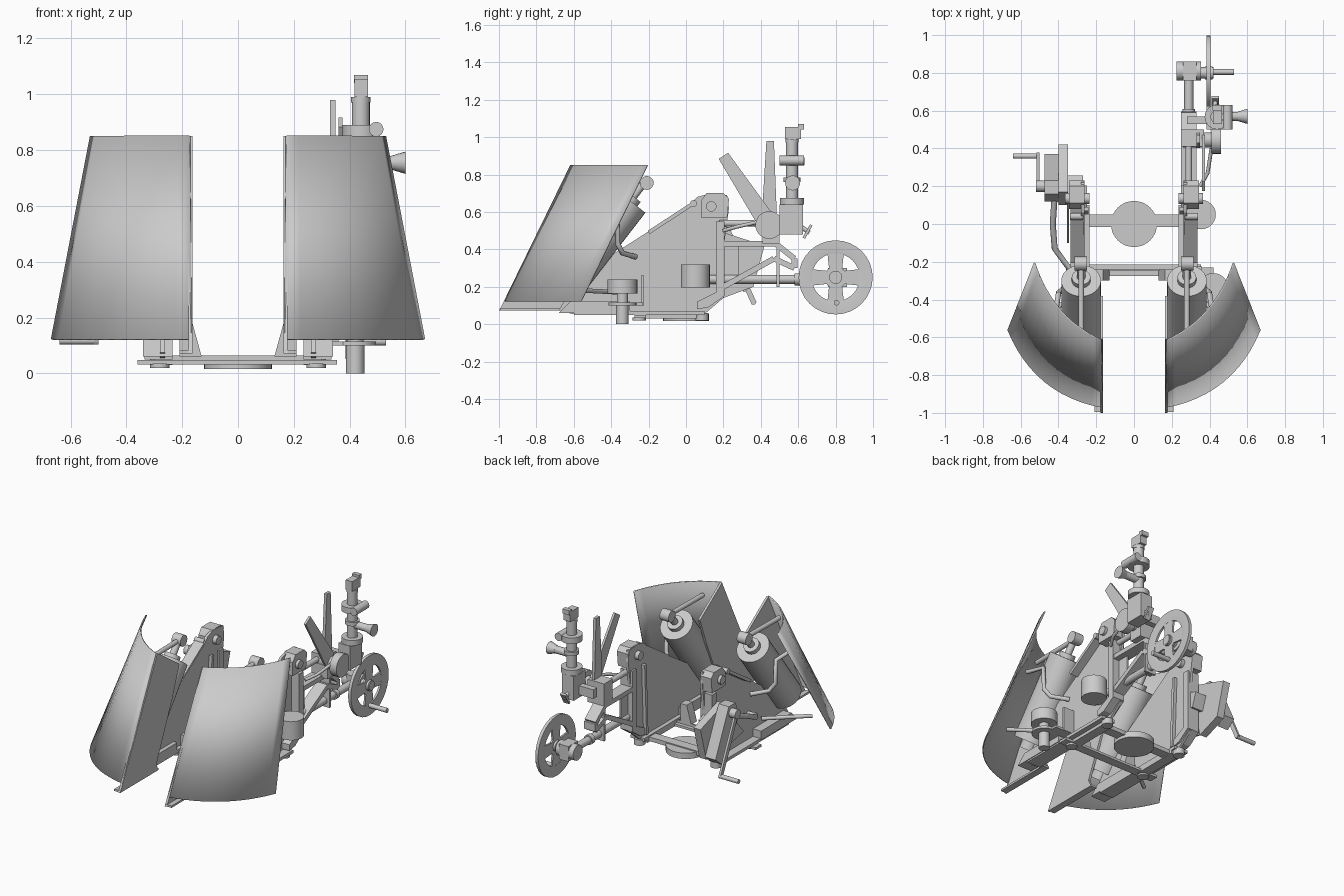
import bpy, bmesh, math
from mathutils import Vector, Matrix

if "Cube" in bpy.data.objects:
    bpy.data.objects.remove(bpy.data.objects["Cube"])


def finish(name, bm, smooth=False):
    bmesh.ops.recalc_face_normals(bm, faces=bm.faces)
    me = bpy.data.meshes.new(name)
    bm.to_mesh(me)
    bm.free()
    ob = bpy.data.objects.new(name, me)
    bpy.context.collection.objects.link(ob)
    if smooth:
        bpy.context.view_layer.objects.active = ob
        ob.select_set(True)
        bpy.ops.object.shade_smooth_by_angle(angle=math.radians(35))
        ob.select_set(False)
    return ob


def box(name, x0, x1, y0, y1, z0, z1):
    bm = bmesh.new()
    bmesh.ops.create_cube(bm, size=1)
    for v in bm.verts:
        v.co = Vector(((x0, x1)[v.co.x > 0], (y0, y1)[v.co.y > 0], (z0, z1)[v.co.z > 0]))
    return finish(name, bm)


def rod(name, a, b, r, r2=None, n=20):
    a, b = Vector(a), Vector(b)
    d = b - a
    bm = bmesh.new()
    m = Matrix.Translation((a + b) / 2) @ d.to_track_quat('Z', 'Y').to_matrix().to_4x4()
    bmesh.ops.create_cone(bm, cap_ends=True, segments=n, radius1=r, radius2=r if r2 is None else r2,
                          depth=d.length, matrix=m)
    return finish(name, bm, True)


def plate(name, pts, x0, x1):
    """Side profile in (y, z), extruded along x."""
    bm = bmesh.new()
    f = bm.faces.new([bm.verts.new((x0, y, z)) for y, z in pts])
    g = bmesh.ops.extrude_face_region(bm, geom=[f])['geom']
    bmesh.ops.translate(bm, verts=[v for v in g if isinstance(v, bmesh.types.BMVert)], vec=(x1 - x0, 0, 0))
    return finish(name, bm)


def bar(name, a, b, w, x0, x1, w2=None):
    """Flat bar between two (y, z) points."""
    a, b = Vector(a), Vector(b)
    d = (b - a).normalized()
    n = Vector((-d.y, d.x))
    p, q = n * w / 2, n * (w2 or w) / 2
    return plate(name, [a - p, b - q, b + q, a + p], x0, x1)


def tube(name, pts, r):
    cu = bpy.data.curves.new(name, 'CURVE')
    cu.dimensions = '3D'
    cu.bevel_depth, cu.bevel_resolution, cu.use_fill_caps = r, 3, True
    sp = cu.splines.new('POLY')
    sp.points.add(len(pts) - 1)
    for p, c in zip(sp.points, pts):
        p.co = (*c, 1)
    ob = bpy.data.objects.new(name, cu)
    bpy.context.collection.objects.link(ob)
    return ob


def bez(p, c, q, t):
    return Vector(p) * (1 - t) ** 2 + Vector(c) * 2 * t * (1 - t) + Vector(q) * t * t


for s, side in ((1, 'right'), (-1, 'left')):
    # curved, raked shield
    bm = bmesh.new()
    rows = []
    for i in range(13):
        t = i / 12
        lo = bez((.165, -.97, .122), (.525, -.905, .122), (.667, -.56, .122), t)
        hi = bez((.172, -.615, .85), (.43, -.5, .85), (.527, -.205, .85), t)
        rows.append([bm.verts.new((s * v.x, v.y, v.z)) for v in (lo, hi)])
    for a, b in zip(rows, rows[1:]):
        bm.faces.new((a[0], b[0], b[1], a[1]))
    sh = finish(side + '_shield', bm, True)
    m = sh.modifiers.new('thickness', 'SOLIDIFY')
    m.thickness, m.offset = .008, 0
    # inner shield flange and its foot
    plate(side + '_shield_flange', [(-1, .072), (-.975, .12), (-.61, .85), (-.38, .69), (-.45, .5),
                                    (-.62, .12), (-.6, .072)], s * .163, s * .178)
    box(side + '_flange_foot', s * .163, s * .21, -.995, -.6, .072, .085)
    # main cheek plate with pillar, rims, inner rib and base channel
    plate(side + '_cheek', [(-.68, .075), (-.61, .055), (.1, .055), (.2, .14), (.2, .4), (.23, .62), (.22, .69),
                            (.13, .7), (.06, .68), (.01, .63), (-.57, .26)], s * .262, s * .28)
    plate(side + '_cheek_pillar', [(.06, .08), (.12, .09), (.205, .15), (.205, .55), (.16, .55), (.16, .17),
                                   (.06, .12)], s * .25, s * .335)
    bar(side + '_cheek_rim', (-.2, .49), (.03, .64), .02, s * .265, s * .335)
    bar(side + '_inner_rib', (.06, .08), (.08, .55), .02, s * .24, s * .265)
    box(side + '_base_channel', s * .235, s * .335, -.6, .1, .05, .07)
    plate(side + '_front_gusset', [(-.68, .06), (-.3, .06), (-.3, .12), (-.62, .12)], s * .235, s * .34)
    # splayed wedge from flange foot down to the crossbar
    wedge = plate(side + '_wedge', [(-.3, .06), (-.24, .06), (-.24, .18), (-.3, .18)], s * .163, s * .21)
    for v in wedge.data.vertices:
        if abs(v.co.x) < .18 and v.co.z < .1:
            v.co.x = s * .13
    # trunnion bearing
    plate(side + '_bearing', [(.08, .57), (.08, .66), (.11, .7), (.2, .7), (.23, .67), (.22, .57)],
          s * .265, s * .345)
    rod(side + '_trunnion_boss', (s * .235, .135, .63), (s * .365, .135, .63), .028)
    rod(side + '_bearing_bolt', (s * .27, .04, .645), (s * .34, .04, .645), .018)
    # spring cylinder with knuckle and link to shield
    top, ax = Vector((s * .28, -.3, .66)), Vector((0, .61, .79))
    rod(side + '_spring_cylinder', top - ax * .55, top, .105, n=32)
    rod(side + '_spring_collar', top, top + ax * .03, .05)
    rod(side + '_spring_rod', top, top + ax * .12, .022)
    rod(side + '_spring_cap', top - ax * .6, top - ax * .55, .05)
    rod(side + '_knuckle', (s * .25, -.21, .755), (s * .315, -.21, .755), .037)
    rod(side + '_shield_link', (s * .28, -.21, .755), (s * .28, -.575, .75), .015)
    tube(side + '_shield_brace', [(s * .28, -.27, .36), (s * .37, -.34, .38), (s * .4, -.365, .43),
                                  (s * .4, -.37, .58), (s * .42, -.5, .6)], .014)
    rod(side + '_lower_strut', (s * .3, -.36, .17), (s * .54, -.55, .18), .012)
    # base feet
    box(side + '_base_rail', s * .235, s * .3, -.25, .07, .03, .058)
    rod(side + '_base_pad', (s * .28, -.25, .02), (s * .28, -.25, .035), .035)
    rod(side + '_rear_pad', (s * .28, .085, .02), (s * .28, .085, .06), .035)

# base cross members and pivot disc
box('front_crossbar', -.36, .355, -.275, -.215, .032, .048)
box('front_crossbar_rib', -.25, .25, -.25, -.24, .045, .065)
box('rear_crossbar', -.28, .28, -.015, .05, .035, .062)
rod('pivot_disc', (0, 0, .016), (0, 0, .055), .122, n=32)

# left elevation gearbox and crank
plate('elevation_box', [(.12, .42), (.16, .52), (.23, .52), (.37, .22), (.31, .17)], -.475, -.4)
plate('elevation_back', [(.1, .4), (.17, .5), (.42, .42), (.36, .2), (.2, .14)], -.4, -.35)
bar('elevation_mount', (.12, .38), (.24, .34), .1, -.36, -.27)
plate('elevation_web', [(-.1, .2), (.12, .45), (.2, .14)], -.355, -.345)
rod('crank_hub', (-.52, .2, .47), (-.44, .2, .47), .03)
bar('crank_arm', (.2, .47), (.365, .11), .028, -.515, -.5)
rod('crank_handle', (-.64, .36, .118), (-.5, .36, .118), .014)
tube('elevation_shaft', [(-.42, .15, .42), (-.43, .0, .36), (-.42, -.13, .3), (-.34, -.24, .25),
                         (-.28, -.25, .24)], .016)

# right socket post and side drum
for z0, z1, r in ((0, .1, .033), (.1, .115, .075), (.115, .165, .03), (.165, .24, .08)):
    rod('socket_post', (.42, -.34, z0), (.42, -.34, z1), r, n=24)
box('socket_bracket', .28, .42, -.4, -.23, .1, .115)
box('socket_upright', .28, .36, -.24, -.225, .1, .26)
rod('side_drum', (.355, .05, .195), (.355, .05, .318), .078, n=24)

# right outrigger tube to handwheel
rod('outrigger_tube', (.29, .1, .24), (.29, .84, .24), .024)
rod('outrigger_collar', (.29, .58, .24), (.29, .61, .24), .032)
rod('wheel_gearbox', (.225, .81, .25), (.355, .81, .25), .05)
box('wheel_gearbox_block', .26, .33, .76, .86, .2, .3)
rod('wheel_shaft', (.3, .8, .25), (.42, .8, .25), .03)
# handwheel rim, web spokes and handle
bm = bmesh.new()
prof = [(.128, .388), (.15, .385), (.198, .385), (.198, .405), (.15, .405), (.128, .402)]
vs = [bm.verts.new((x, .8, .25 + r)) for r, x in prof]
es = [bm.edges.new((vs[i], vs[(i + 1) % 6])) for i in range(6)]
bmesh.ops.spin(bm, geom=vs + es, cent=(.4, .8, .25), axis=(1, 0, 0), angle=math.tau, steps=32)
bmesh.ops.remove_doubles(bm, verts=bm.verts, dist=1e-4)
finish('handwheel_rim', bm, True)
for i in range(4):
    a = i * math.pi / 2
    bar('handwheel_spoke', (.8, .25), (.8 + .14 * math.cos(a), .25 + .14 * math.sin(a)), .06, .389, .401, .09)
rod('handwheel_web', (.389, .8, .25), (.401, .8, .25), .06, n=24)
rod('handwheel_hub', (.375, .8, .25), (.415, .8, .25), .035)
rod('handwheel_handle', (.39, .805, .115), (.53, .805, .115), .015)

# open sight bracket frame
frame = [(.2, .43), (.48, .43), (.58, .35), (.58, .3), (.47, .35), (.2, .2)]
for a, b in zip(frame, frame[1:]):
    bar('bracket_frame', a, b, .03, .25, .33)
box('bracket_upright', .25, .33, .485, .5, .2, .43)
plate('bracket_web', [(.2, .22), (.28, .26), (.28, .43), (.2, .43)], .28, .29)

# sight arm, drum and two tapered blades
rod('sight_arm', (.29, .18, .54), (.29, .42, .54), .018)
box('sight_arm_block', .25, .37, .41, .5, .43, .58)
rod('sight_drum', (.41, .445, .53), (.46, .445, .53), .074, n=24)
rod('sight_drum_axle', (.26, .445, .53), (.41, .445, .53), .04)
box('sight_link', .28, .45, .53, .57, .5, .56)
bar('upright_blade', (.445, .53), (.45, .98), .085, .33, .35, .04)
bar('tilted_blade', (.43, .55), (.2, .9), .1, .36, .375, .06)
tube('sight_cable', [(.35, .2, .5), (.39, .27, .52), (.41, .4, .55)], .01)

# sight column
box('column_base', .385, .47, .5, .625, .48, .64)
for z0, z1, r in ((.64, .675, .065), (.675, .99, .032), (.85, .89, .066), (.76, .785, .045), (.97, .99, .035)):
    rod('sight_column', (.44, .567, z0), (.44, .567, z1), r, n=24)
box('column_head', .418, .465, .53, .615, .99, 1.055)
box('column_cap', .415, .465, .6, .63, 1.04, 1.07)
rod('level_cylinder', (.495, .5, .875), (.495, .63, .875), .026)
rod('eyepiece_tube', (.44, .57, .755), (.57, .57, .755), .024)
rod('eyepiece_cup', (.55, .57, .755), (.6, .57, .755), .025, .04)
rod('traverse_knob', (.43, .6, .53), (.43, .66, .49), .012)
bar('knob_wing', (.63, .46), (.67, .53), .015, .41, .45)
